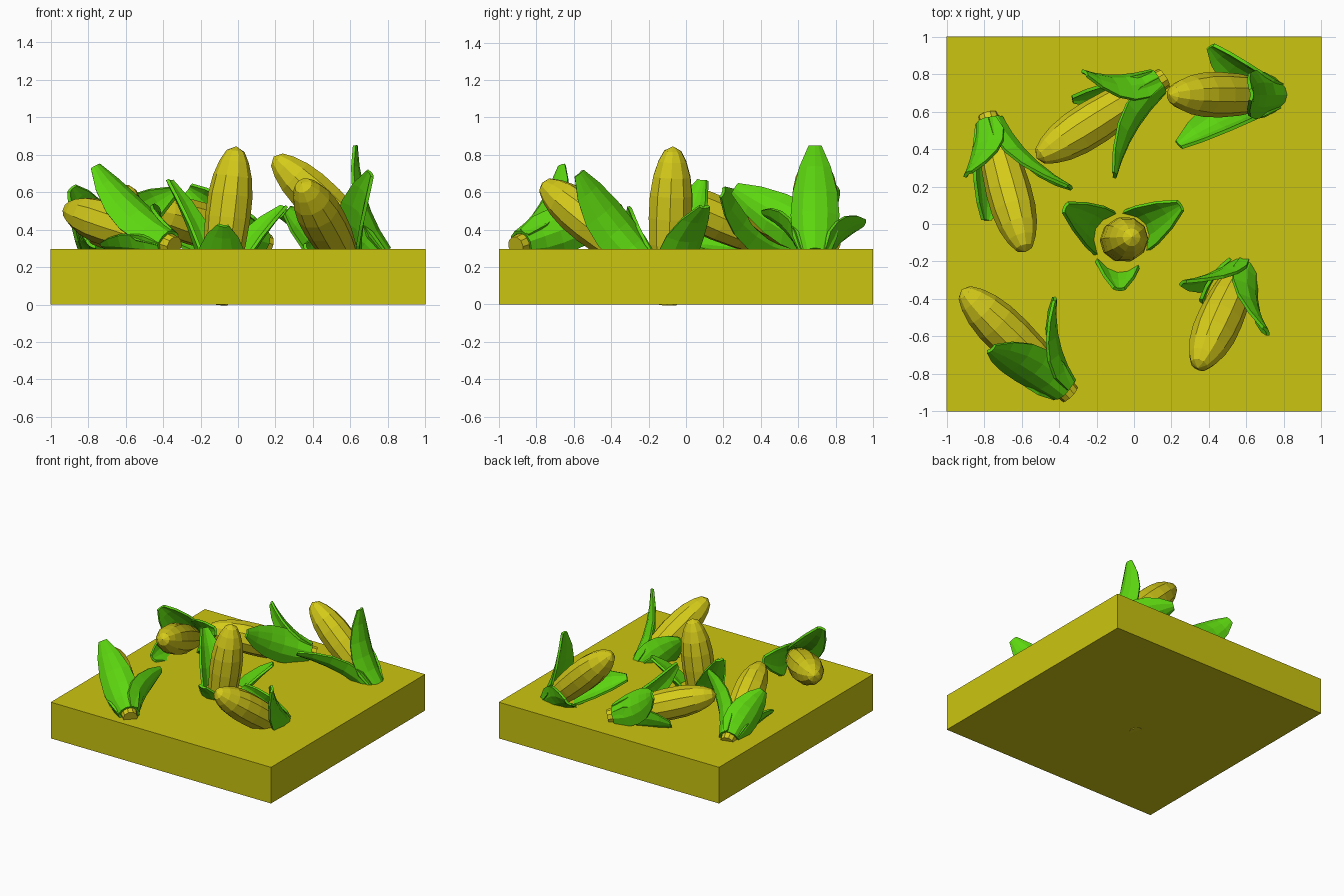
import bpy, bmesh, math
from mathutils import Vector

if "Cube" in bpy.data.objects:
    bpy.data.objects.remove(bpy.data.objects["Cube"])


def material(name, color):
    m = bpy.data.materials.new(name)
    m.diffuse_color = (*color, 1)
    m.use_nodes = True
    m.node_tree.nodes["Principled BSDF"].inputs["Base Color"].default_value = m.diffuse_color
    return m


SOIL = material("field_yellow", (0.60, 0.56, 0.005))
CORN = material("corn_yellow", (0.66, 0.59, 0.01))
LEAF = material("husk_green", (0.11, 0.68, 0.005))


def finish(bm, name, mat):
    bmesh.ops.recalc_face_normals(bm, faces=bm.faces)
    me = bpy.data.meshes.new(name)
    bm.to_mesh(me)
    bm.free()
    me.materials.append(mat)
    ob = bpy.data.objects.new(name, me)
    bpy.context.collection.objects.link(ob)
    return ob


# Ear of corn: a ten-sided lathed profile (position along axis, radius)
PROFILE = [(0, .055), (.05, .06), (.16, .088), (.32, .112), (.46, .121),
           (.58, .119), (.68, .104), (.76, .078), (.815, .048)]
SIDES = 10


def make_ear(name, base, tip):
    axis = tip - base
    q = axis.to_track_quat('Z', 'Y')
    k = axis.length / 0.84
    bm = bmesh.new()
    rings = []
    for z, r in PROFILE:
        rings.append([bm.verts.new(base + q @ Vector((
            r * math.cos(2 * math.pi * i / SIDES),
            r * math.sin(2 * math.pi * i / SIDES), z * k)))
            for i in range(SIDES)])
    for a, b in zip(rings, rings[1:]):
        for i in range(SIDES):
            j = (i + 1) % SIDES
            bm.faces.new((a[i], a[j], b[j], b[i]))
    top = bm.verts.new(tip)
    for i in range(SIDES):
        bm.faces.new((rings[-1][i], rings[-1][(i + 1) % SIDES], top))
    bm.faces.new(rings[0][::-1])
    finish(bm, name, CORN)


# Husk leaf: curled strip hugging the ear, then flaring out to its tip
WIDTHS = [(0, .075), (.2, .115), (.4, .125), (.6, .115), (.82, .08), (1, .03)]
ACROSS = (-1, -.5, 0, .5, 1)


def make_leaf(name, base, ear_tip, tip):
    axis = (ear_tip - base).normalized()
    d = tip - base
    out = (d - axis * d.dot(axis)).normalized()
    side = axis.cross(out)
    p0 = base + axis * .04 + out * .07
    p1 = base + axis * min(.32, d.length * .5) + out * .125
    bm = bmesh.new()
    rows = []
    for s, w in WIDTHS:
        p = p0 * (1 - s) ** 2 + p1 * 2 * s * (1 - s) + tip * s * s
        tan = ((p1 - p0) * (1 - s) + (tip - p1) * s).normalized()
        n = tan.cross(side)
        if n.dot(out) < 0:
            n = -n
        curl = w * (.65 - .35 * s)
        rows.append([bm.verts.new(p + side * w * t - n * curl * t * t) for t in ACROSS])
    for a, b in zip(rows, rows[1:]):
        for i in range(len(ACROSS) - 1):
            bm.faces.new((a[i], a[i + 1], b[i + 1], b[i]))
    ob = finish(bm, name, LEAF)
    mod = ob.modifiers.new("thickness", 'SOLIDIFY')
    mod.thickness = .018
    mod.offset = 0


# Square field slab
bm = bmesh.new()
bmesh.ops.create_cube(bm, size=1)
for v in bm.verts:
    v.co = Vector((v.co.x * 2, v.co.y * 2, (v.co.z + .5) * .297))
finish(bm, "field_slab", SOIL)

# Each plant: ear base, ear tip, then three leaf tips
PLANTS = {
    "centre": [(-.11, -.1, 0), (-.01, -.07, .845),
               (.25, .1, .52), (-.37, .09, .66), (-.08, -.35, .42)],
    "front_left": [(-.34, -.91, .31), (-.92, -.35, .51),
                   (-.76, -.67, .74), (-.42, -.4, .49), (-.72, -.62, .31)],
    "left": [(-.78, .58, .28), (-.58, -.15, .6),
             (-.89, .27, .62), (-.34, .2, .6), (-.79, .02, .32)],
    "back": [(.16, .78, .32), (-.52, .35, .52),
             (-.26, .81, .62), (-.1, .26, .62), (-.33, .67, .34)],
    "back_right": [(.79, .69, .22), (.19, .69, .79),
                   (.63, .69, .85), (.41, .95, .43), (.24, .42, .48)],
    "front_right": [(.61, -.18, .17), (.34, -.77, .65),
                    (.71, -.57, .7), (.26, -.31, .5), (.36, -.42, .3)],
}
for plant, pts in PLANTS.items():
    base, tip, *leaves = [Vector(p) for p in pts]
    make_ear(plant + "_ear", base, tip)
    for i, leaf_tip in enumerate(leaves):
        make_leaf(f"{plant}_husk_leaf_{i + 1}", base, tip, leaf_tip)
